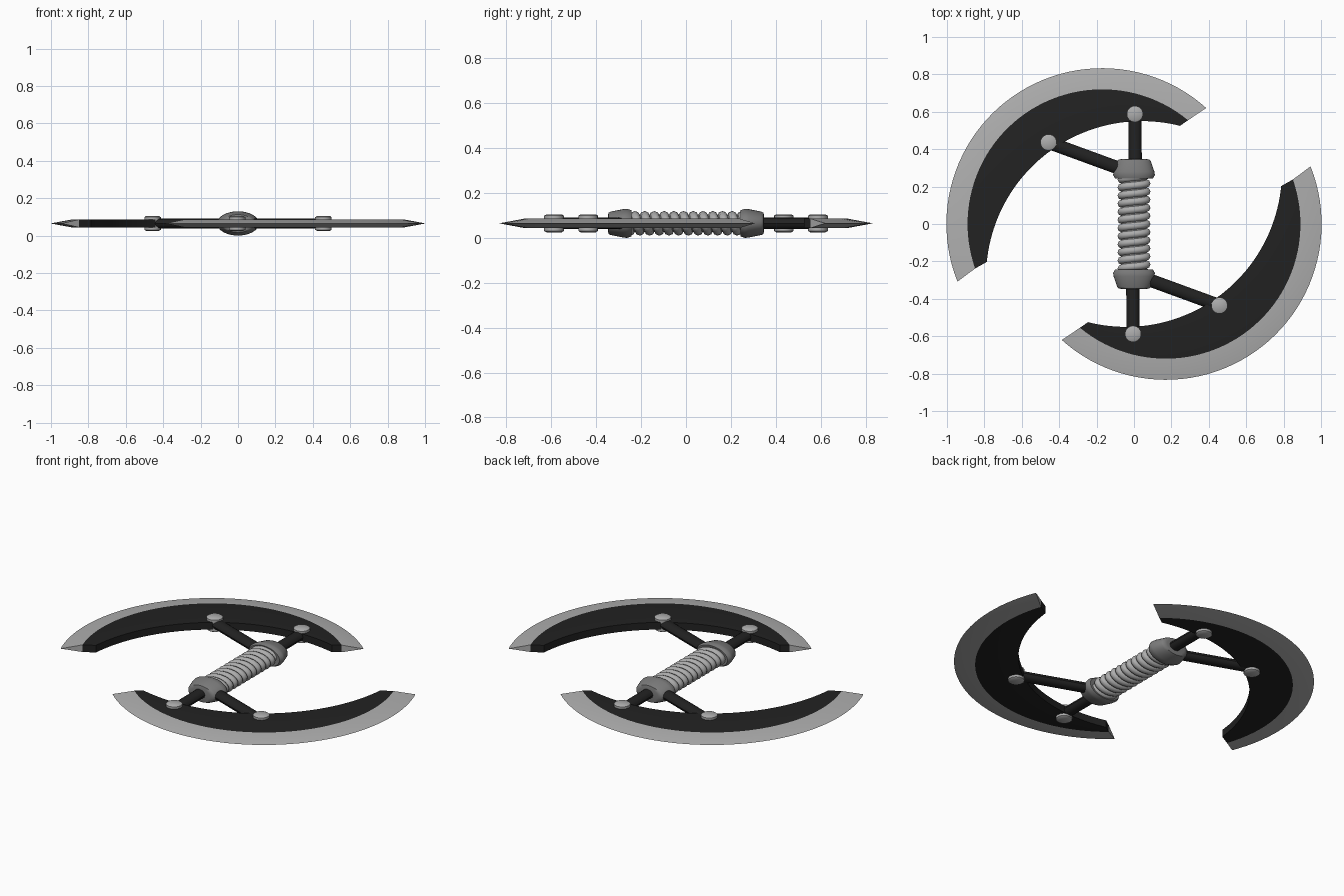
import bpy, bmesh
from math import sin, cos, pi, radians
from mathutils import Matrix, Vector

if "Cube" in bpy.data.objects:
    bpy.data.objects.remove(bpy.data.objects["Cube"])

MID = 0.065  # height of the flat middle plane


def material(name, value):
    m = bpy.data.materials.new(name)
    m.use_nodes = True
    colour = (value, value, value, 1)
    m.diffuse_color = colour
    m.node_tree.nodes["Principled BSDF"].inputs["Base Color"].default_value = colour
    return m


BLACK = material("black", 0.016)
STEEL = material("blade steel", 0.43)
SILVER = material("silver", 0.42)
GREY = material("dark grey", 0.2)


def add_object(name, bm, mats, turn=0, angle=35):
    """Finish a mesh, turned about z and lifted to the middle plane."""
    bmesh.ops.recalc_face_normals(bm, faces=bm.faces)
    bm.transform(Matrix.Translation((0, 0, MID)) @ Matrix.Rotation(turn, 4, "Z"))
    mesh = bpy.data.meshes.new(name)
    bm.to_mesh(mesh)
    bm.free()
    for m in mats:
        mesh.materials.append(m)
    ob = bpy.data.objects.new(name, mesh)
    bpy.context.collection.objects.link(ob)
    bpy.ops.object.select_all(action="DESELECT")
    ob.select_set(True)
    bpy.context.view_layer.objects.active = ob
    bpy.ops.object.shade_smooth_by_angle(angle=radians(angle))
    return ob


def lathe(profile, sides):
    """Closed solid of revolution about z from (radius, height) pairs."""
    bm = bmesh.new()
    rings = [[bm.verts.new((r * cos(2 * pi * i / sides), r * sin(2 * pi * i / sides), h))
              for i in range(sides)] for r, h in profile]
    for a, b in zip(rings, rings[1:]):
        for i in range(sides):
            k = (i + 1) % sides
            bm.faces.new((a[i], a[k], b[k], b[i]))
    bm.faces.new(rings[0])
    bm.faces.new(rings[-1])
    return bm


def blade(name, turn):
    # each arc: centre x, centre y, radius, start angle, end angle, half thickness
    edge = (-0.17, 0, 0.833, 48.1, 201.7, 0)
    bevel = (-0.17, 0, 0.72, 50.4, 199.3, 0.021)
    inner = (0.043, -0.284, 0.834, 75.9, 174.4, 0.021)
    loop = [(edge, 1), (bevel, 1), (inner, 1), (inner, -1), (bevel, -1)]
    steps = 48
    bm = bmesh.new()
    rows = []
    for s in range(steps + 1):
        row = []
        for (cx, cy, r, a0, a1, h), side in loop:
            a = radians(a0 + (a1 - a0) * s / steps)
            row.append(bm.verts.new((cx + r * cos(a), cy + r * sin(a), side * h)))
        rows.append(row)
    for a, b in zip(rows, rows[1:]):
        for j in range(5):
            k = (j + 1) % 5
            f = bm.faces.new((a[j], a[k], b[k], b[j]))
            f.material_index = 1 if j in (0, 4) else 0
    # end caps: steel tip and black body
    for row in (rows[0], rows[-1]):
        bm.faces.new((row[0], row[1], row[4])).material_index = 1
        bm.faces.new(row[1:])
    add_object(name, bm, [BLACK, STEEL], turn, 30)


def strut(name, start, end, turn):
    a, b = Vector((*start, 0)), Vector((*end, 0))
    d = b - a
    bm = lathe([(0.035, 0), (0.035, d.length)], 12)
    bm.transform(Matrix.Diagonal((0.75, 1, 1, 1)))
    # lay the rod down along +x, then aim it
    bm.transform(Matrix.Translation(a) @ d.to_track_quat("X", "Z").to_matrix().to_4x4()
                 @ Matrix.Rotation(pi / 2, 4, "Y"))
    add_object(name, bm, [BLACK], turn)


def pin(name, spot, turn):
    bm = lathe([(0.034, -0.04), (0.044, -0.034), (0.044, 0.034), (0.034, 0.04)], 16)
    bm.transform(Matrix.Translation((*spot, 0)))
    add_object(name, bm, [SILVER], turn, 50)


def collar(name, turn):
    bm = lathe([(0.085, 0.245), (0.101, 0.243), (0.112, 0.262), (0.109, 0.28),
                (0.09, 0.335), (0.082, 0.345), (0.06, 0.348)], 32)
    # lay down along +y and flatten
    bm.transform(Matrix.Diagonal((1, 1, 0.58, 1)) @ Matrix.Rotation(-pi / 2, 4, "X"))
    add_object(name, bm, [GREY], turn, 50)


# Two matching halves
for label, turn in (("back", 0), ("front", pi)):
    straight_pin, slant_pin = (0.005, 0.588), (-0.457, 0.436)
    blade(label + "_blade", turn)
    strut(label + "_straight_strut", (0.007, 0.3), straight_pin, turn)
    strut(label + "_slanted_strut", (-0.03, 0.28), slant_pin, turn)
    pin(label + "_straight_pin", straight_pin, turn)
    pin(label + "_slanted_pin", slant_pin, turn)
    collar(label + "_collar", turn)

# Grip core
core = lathe([(0.068, -0.26), (0.068, 0.26)], 24)
core.transform(Matrix.Diagonal((1, 1, 0.58, 1)) @ Matrix.Rotation(-pi / 2, 4, "X"))
add_object("grip_core", core, [SILVER])

# Coiled grip wrap: a ring of points swept along a flattened helix
turns, per_turn, ring, thick = 12, 28, 8, 0.021
bm = bmesh.new()
rows = []
for i in range(turns * per_turn + 1):
    a = 2 * pi * i / per_turn
    y = -0.26 + 0.52 * i / (turns * per_turn)
    row = []
    for j in range(ring):
        b = 2 * pi * j / ring
        out = thick * cos(b)
        row.append(bm.verts.new(((0.067 + out) * cos(a), y + thick * sin(b),
                                 -(0.034 + out) * sin(a))))
    rows.append(row)
for p, q in zip(rows, rows[1:]):
    for j in range(ring):
        k = (j + 1) % ring
        bm.faces.new((p[j], p[k], q[k], q[j]))
bm.faces.new(rows[0])
bm.faces.new(rows[-1])
add_object("grip_wrap", bm, [SILVER], 0, 60)
